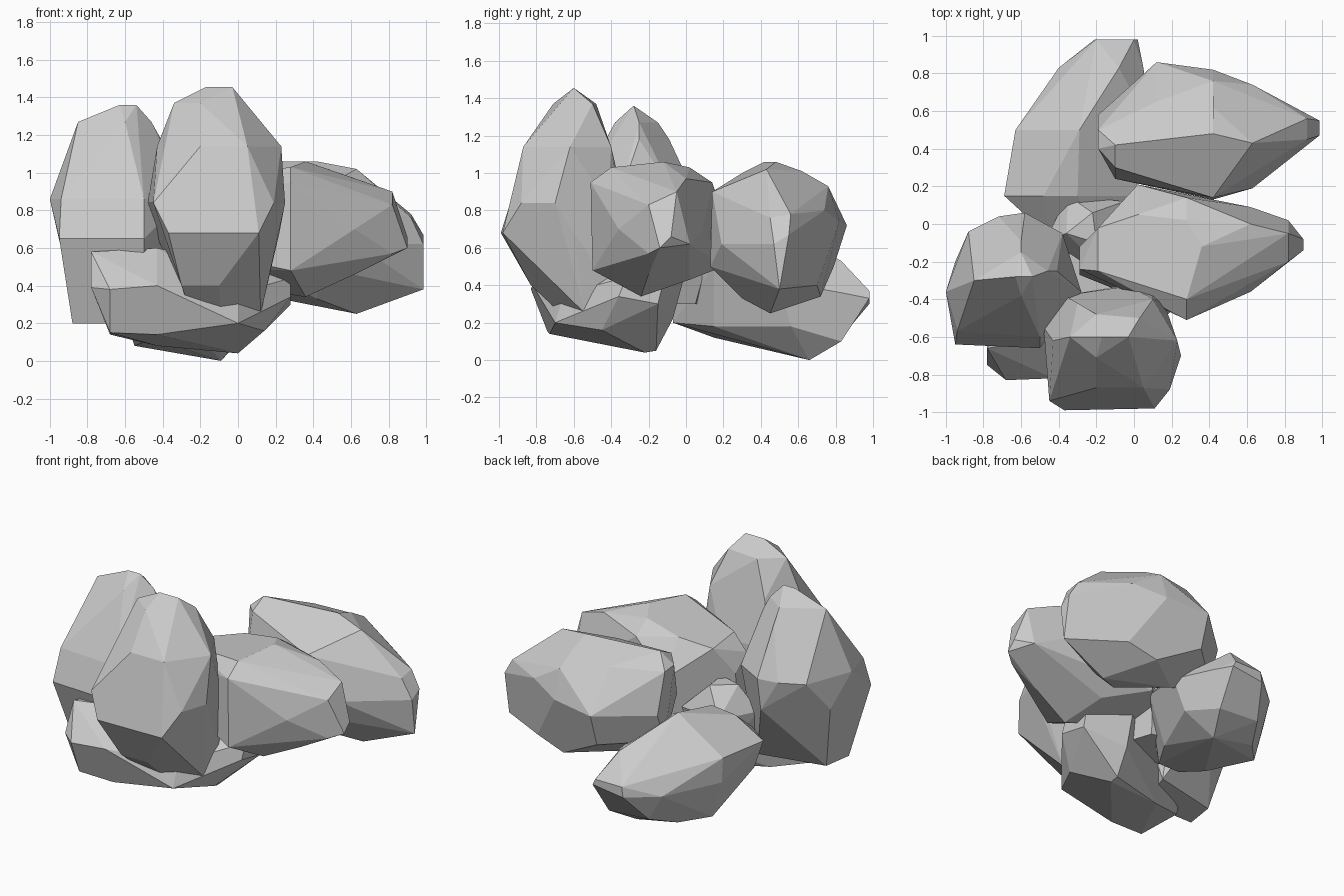
import bpy, bmesh, math

stone = bpy.data.materials.new("pale_grey_stone")
stone.diffuse_color = (0.6, 0.6, 0.6, 1)

# where the section height and the two profile coordinates go, per growth axis
PLACE = {
    "x": lambda h, a, b: (h, a, b),
    "y": lambda h, a, b: (a, h, b),
    "z": lambda h, a, b: (a, b, h),
}


def rock(name, axis, sections):
    """Convex faceted boulder wrapped round cross-sections along one axis."""
    bm = bmesh.new()
    for h, profile in sections.items():
        for a, b in profile:
            bm.verts.new(PLACE[axis](h, a, b))
    hull = bmesh.ops.convex_hull(bm, input=bm.verts)
    loose = {g for k in ("geom_interior", "geom_unused") for g in hull[k]
             if isinstance(g, bmesh.types.BMVert)}
    bmesh.ops.delete(bm, geom=list(loose), context="VERTS")
    # merge nearly flat neighbours into large facets
    bmesh.ops.dissolve_limit(bm, angle_limit=math.radians(9),
                             verts=bm.verts, edges=bm.edges)
    bmesh.ops.recalc_face_normals(bm, faces=bm.faces)
    mesh = bpy.data.meshes.new(name)
    bm.to_mesh(mesh)
    bm.free()
    mesh.materials.append(stone)
    bpy.context.collection.objects.link(bpy.data.objects.new(name, mesh))


# tall upright rock at the front
rock("front_tall_rock", "z", {
    1.455: [(-.17, -.6), (-.03, -.6)],
    1.37: [(-.34, -.6), (-.2, -.71), (.03, -.5), (-.2, -.48)],
    1.14: [(-.43, -.62), (.23, -.62), (-.2, -.87), (.05, -.87), (-.3, -.42), (.1, -.4)],
    .84: [(-.48, -.55), (-.45, -.94), (.19, -.88), (.25, -.7), (.16, -.42),
          (-.37, -.38), (-.03, -.33)],
    .68: [(-.37, -.99), (.11, -.98), (.22, -.6), (-.44, -.5)],
    .4: [(-.3, -.83), (-.1, -.83)],
    .25: [(-.25, -.66), (-.09, -.67), (.12, -.54), (-.2, -.4), (.1, -.3)],
})

# tall upright rock on the left
rock("left_tall_rock", "z", {
    1.36: [(-.63, -.28), (-.54, -.28)],
    1.27: [(-.85, -.3), (-.46, -.25), (-.6, -.15), (-.6, -.38)],
    1.18: [(-.41, -.25), (-.6, -.09)],
    .86: [(-1, -.36), (-.94, -.57), (-.5, -.6), (-.28, -.36), (-.38, -.05),
          (-.58, .06), (-.72, .04), (-.88, -.04)],
    .65: [(-.95, -.64), (-.5, -.66), (-.95, -.2), (-.6, .05)],
    .2: [(-.88, -.5), (-.85, -.3), (-.5, -.5), (-.4, -.2)],
})

# rock pointing right, nearer the front
rock("right_front_rock", "x", {
    .9: [(-.14, .6), (-.08, .66)],
    .82: [(-.05, .9), (-.2, .83), (.02, .62), (-.2, .57)],
    .62: [(-.36, .7), (-.2, .46), (.09, .7), (0, .97)],
    .36: [(-.24, .34), (-.12, 1.06)],
    .28: [(-.51, .95), (-.5, .48), (.02, .43), (.17, .65),
          (.14, .95), (.02, 1.03), (-.4, 1.03)],
    .02: [(-.36, .85), (-.3, .45), (.21, .75), (.2, .5), (.05, .98)],
    -.19: [(-.25, .96), (-.02, .93), (0, .6), (-.05, .42)],
    -.29: [(-.27, .6), (-.12, .75), (-.14, .5), (-.24, .85)],
})

# rock pointing right, nearer the back
rock("right_back_rock", "x", {
    .985: [(.55, .67), (.5, .38), (.47, .62)],
    .92: [(.56, .78), (.45, .76)],
    .63: [(.43, 1.02), (.74, .8), (.19, .62), (.45, .25), (.7, .4)],
    .42: [(.48, 1.06), (.14, .9), (.13, .5), (.3, .33), (.72, .34),
          (.82, .74), (.76, .93), (.62, 1.01)],
    .12: [(.86, .72), (.79, .5), (.25, .98), (.22, .48), (.5, .35), (.65, .98)],
    -.1: [(.24, .7), (.42, 1.06), (.3, 1.0), (.45, .45)],
    -.19: [(.4, .98), (.5, .97), (.46, .6), (.58, .7), (.5, .5)],
})

# low rock leaning out at the back
rock("back_low_rock", "y", {
    .98: [(-.21, .3), (.02, .33), (-.2, .37), (0, .37)],
    .83: [(-.4, .3), (.05, .36), (0, .1), (-.08, .53), (-.3, .12)],
    .66: [(-.09, 0), (-.4, .06)],
    .56: [(.06, .18)],
    .5: [(-.63, .5), (-.62, .33), (-.29, .72), (.1, .42), (-.55, .08)],
    .15: [(-.69, .5), (-.62, .3), (-.48, .62), (-.3, .64), (0, .5), (-.12, .18), (-.45, .12)],
    -.07: [(-.42, .2), (-.26, .2), (-.45, .45), (-.2, .48)],
})

# low rock under the two front ones
rock("front_low_rock", "x", {
    -.78: [(-.66, .58), (-.75, .39), (-.45, .45)],
    -.68: [(-.83, .38), (-.74, .15), (-.6, .59), (-.4, .14)],
    -.43: [(-.82, .4), (-.73, .14), (-.6, .6), (-.3, .08), (-.2, .6)],
    0: [(-.22, .04), (-.16, .05), (-.7, .2), (-.65, .36), (-.07, .22), (0, .48)],
    .14: [(-.45, .16), (-.2, .17)],
    .28: [(-.36, .34), (-.15, .3), (-.32, .44), (-.12, .42)],
})

# hidden middle stone closing the gaps between the others
rock("core_rock", "z", {
    .72: [(-.36, -.05), (-.22, .06), (-.2, -.1)],
    .55: [(-.48, -.1), (-.35, .15), (-.05, .12), (-.1, -.3)],
    .3: [(-.4, -.2), (-.35, .1), (-.1, .05), (0, -.25)],
})
